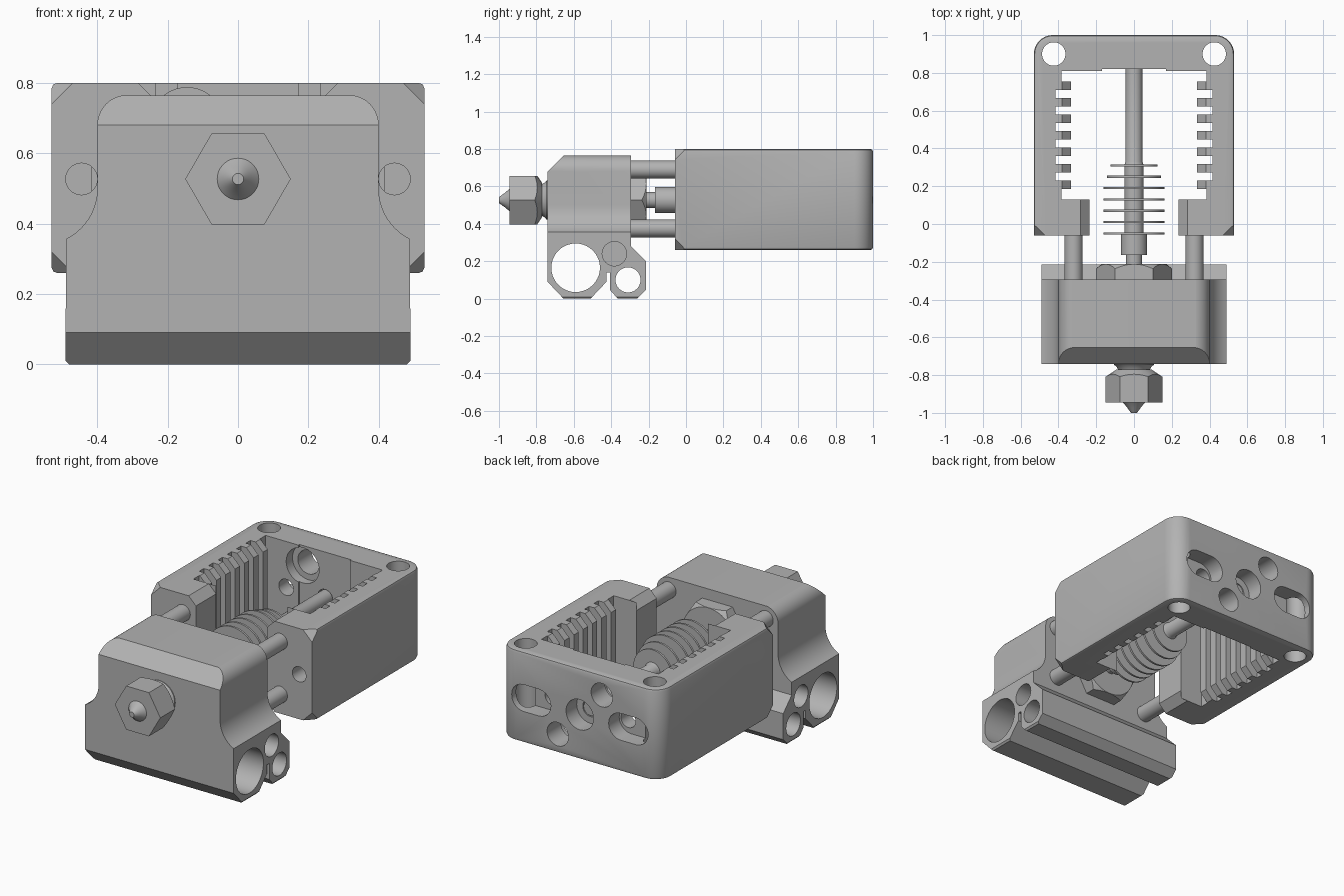
import bpy
import bmesh
import math
from mathutils import Vector

if "Cube" in bpy.data.objects:
    bpy.data.objects.remove(bpy.data.objects["Cube"])

AXIS_Z = 0.527            # height of the filament axis
LOW, HIGH = 0.26, 0.80    # housing bottom and top

grey = bpy.data.materials.new("plain grey")
grey.use_nodes = True
grey.diffuse_color = (0.45, 0.45, 0.45, 1)
grey.node_tree.nodes["Principled BSDF"].inputs["Base Color"].default_value = (0.45, 0.45, 0.45, 1)


def finish(name, bm):
    bmesh.ops.recalc_face_normals(bm, faces=bm.faces[:])
    mesh = bpy.data.meshes.new(name)
    bm.to_mesh(mesh)
    bm.free()
    mesh.materials.append(grey)
    obj = bpy.data.objects.new(name, mesh)
    bpy.context.collection.objects.link(obj)
    return obj


def prism_bm(axis, pts, lo, hi):
    place = {"x": lambda a, b, h: (h, a, b),
             "y": lambda a, b, h: (a, h, b),
             "z": lambda a, b, h: (a, b, h)}[axis]
    bm = bmesh.new()
    face = bm.faces.new([bm.verts.new(place(a, b, lo)) for a, b in pts])
    new = bmesh.ops.extrude_face_region(bm, geom=[face])["geom"]
    shift = Vector(place(0, 0, hi - lo))
    bmesh.ops.translate(bm, vec=shift, verts=[v for v in new if isinstance(v, bmesh.types.BMVert)])
    bmesh.ops.recalc_face_normals(bm, faces=bm.faces[:])
    return bm


def prism(name, axis, pts, lo, hi):
    return finish(name, prism_bm(axis, pts, lo, hi))


def arc(cx, cy, r, start, end, n=10):
    angles = [math.radians(start + (end - start) * i / n) for i in range(n + 1)]
    return [(cx + r * math.cos(a), cy + r * math.sin(a)) for a in angles]


def rod(name, axis, a, b, r, lo, hi, sides=40):
    return prism(name, axis, arc(a, b, r, 0, 360, sides)[:-1], lo, hi)


def lathe(name, profile, steps=48):
    """Turn (radius, y) points around the filament axis."""
    bm = bmesh.new()
    verts = [bm.verts.new((r, y, AXIS_Z)) for r, y in profile]
    edges = [bm.edges.new(pair) for pair in zip(verts, verts[1:])]
    bmesh.ops.spin(bm, geom=verts + edges, cent=(0, 0, AXIS_Z), axis=(0, 1, 0),
                   angle=math.tau, steps=steps)
    bmesh.ops.remove_doubles(bm, verts=bm.verts[:], dist=0.0001)
    return finish(name, bm)


def combine(target, tool, operation="DIFFERENCE"):
    mod = target.modifiers.new("shape", "BOOLEAN")
    mod.operation, mod.solver, mod.object = operation, "EXACT", tool
    bpy.context.view_layer.objects.active = target
    bpy.ops.object.modifier_apply(modifier=mod.name)
    bpy.data.objects.remove(tool)


def mirrored(right):
    return right + [(-x, v) for x, v in reversed(right)]


# Heater block: side outline crossed with front outline
side = [(-0.74, 0.09), (-0.74, 0.68), (-0.655, 0.765), (-0.295, 0.765), (-0.295, 0.28),
        (-0.215, 0.2), (-0.215, 0.045), (-0.26, 0), (-0.365, 0), (-0.405, 0.045),
        (-0.405, 0.14), (-0.425, 0.14), (-0.425, 0.09), (-0.51, 0), (-0.655, 0)]
block = prism("heater_block", "x", side, -0.6, 0.6)
front = ([(0.48, -0.001), (0.49, 0.01)] + arc(0.56, 0.5, 0.16, 244, 180)
         + arc(0.315, 0.681, 0.085, 0, 90))
combine(block, prism("outline", "y", mirrored(front), -0.9, 0), "INTERSECT")
combine(block, rod("heater_bore", "x", -0.59, 0.165, 0.13, -1, 1))
combine(block, rod("sensor_bore", "x", -0.31, 0.10, 0.067, -1, 1))
for s in (-1, 1):
    combine(block, rod("screw_bore", "x", -0.383, 0.24, 0.065, s * 0.25, s * 0.7))

# Nozzle: chamfered hexagon, waisted collar and tip
nozzle = prism("nozzle_hexagon", "y", arc(0, AXIS_Z, 0.15, 0, 360, 6)[:-1], -0.945, -0.77)
combine(nozzle, lathe("chamfer", [(0, -0.96), (0.15, -0.945), (0.152, -0.81), (0.085, -0.765), (0, -0.765)]),
        "INTERSECT")
lathe("nozzle_collar", [(0, -0.79), (0.09, -0.79), (0.085, -0.77), (0.092, -0.757), (0.105, -0.745),
                        (0.105, -0.735), (0, -0.735)])
lathe("nozzle_tip", [(0, -1), (0.016, -1), (0.036, -0.972), (0.05, -0.955), (0.06, -0.944), (0, -0.94)])

# Lock nut behind the heater block
nut = prism("lock_nut", "y", arc(0, AXIS_Z, 0.2, 0, 360, 6)[:-1], -0.31, -0.212)
combine(nut, lathe("chamfer", [(0, -0.32), (0.21, -0.32), (0.21, -0.245), (0.165, -0.205), (0, -0.205)]),
        "INTERSECT")

# Heat sink: throat, sleeve, thin fins and feed tube in one turned part
profile = [(0, -0.22), (0.043, -0.22), (0.043, -0.165), (0.07, -0.165), (0.07, -0.056)]
for i in range(7):
    y, r = -0.056 + i * 0.06, 0.162 - (0.018 if i == 5 else 0.037 if i == 6 else 0)
    profile += [(0.05, y), (r, y), (r, y + 0.012), (0.05, y + 0.012)]
profile += [(0.044, 0.33), (0.044, 0.9), (0, 0.9)]
lathe("heat_sink", profile)

# Four standoff rods
for s in (-1, 1):
    for z in (0.375, 0.69):
        rod("standoff_rod", "y", s * 0.32, z, 0.048, -0.32, -0.03, 32)

# Housing shell with eased rims and clipped front corners
bm = prism_bm("z", mirrored([(0.53, -0.06)] + arc(0.43, 0.9, 0.1, 0, 90)), LOW, HIGH)
rim = [e for e in bm.edges if abs(e.verts[0].co.z - e.verts[1].co.z) < 0.001
       and max(v.co.y for v in e.verts) > 0]
bmesh.ops.bevel(bm, geom=rim, offset=0.015, segments=2, profile=0.5, affect="EDGES")
for sx in (-1, 1):
    for z, sz in ((LOW, -1), (HIGH, 1)):
        bmesh.ops.bisect_plane(bm, geom=bm.verts[:] + bm.edges[:] + bm.faces[:],
                               plane_co=(sx * 0.53, -0.06, z - sz * 0.06),
                               plane_no=(sx, -1, sz), clear_outer=True)
        bmesh.ops.holes_fill(bm, edges=[e for e in bm.edges if e.is_boundary], sides=0)
housing = finish("housing", bm)

# Toothed cavity, open to the front
comb = [(0.235, -0.2), (0.235, 0.13), (0.385, 0.13), (0.385, 0.185)]
for i in range(7):
    y = 0.185 + i * 0.0875
    comb += [(0.333, y), (0.333, y + 0.045)]
    if i < 6:
        comb += [(0.416, y + 0.045), (0.416, y + 0.0875)]
comb += [(0.385, 0.755), (0.385, 0.81), (0.17, 0.81), (0.17, 0.82)]
combine(housing, prism("cavity", "z", mirrored(comb), 0, 1))

# Chamfers on the inner edges of the arms and the teeth
for z, s in ((LOW, -1), (HIGH, 1)):
    for x, lo, hi in ((0.235, -0.2, 0.1295), (0.333, 0.1305, 0.79)):
        flare = [(x - 0.01, z - s * 0.058), (x + 0.068, z + s * 0.02)]
        combine(housing, prism("flare", "y", mirrored(flare), lo, hi))

# Screw holes and counterbores
combine(housing, rod("feed_bore", "y", 0, AXIS_Z, 0.05, 0.7, 1.1))
combine(housing, rod("feed_recess", "y", 0, AXIS_Z, 0.09, 0.9, 1.1))
for s in (-1, 1):
    combine(housing, rod("corner_bore", "z", s * 0.425, 0.9, 0.062, 0, 1))
    combine(housing, rod("arm_bore", "y", s * 0.445, AXIS_Z, 0.045, -0.2, 0.25))
    combine(housing, rod("mount_bore", "y", s * 0.25, AXIS_Z, 0.048, 0.7, 1.1))
    slot = arc(s * 0.32 + 0.05, AXIS_Z, 0.08, -90, 90) + arc(s * 0.32 - 0.05, AXIS_Z, 0.08, 90, 270)
    combine(housing, prism("mount_slot", "y", slot, 0.9, 1.1))
    x, z = -s * 0.145, AXIS_Z + s * 0.155
    combine(housing, rod("diagonal_bore", "y", x, z, 0.07, 0.7, 1.1))
    combine(housing, rod("diagonal_recess", "y", x, z, 0.105, 0.7, 0.87))

# Smooth round surfaces, keep edges sharp
bpy.ops.object.select_all(action="DESELECT")
for obj in bpy.context.scene.objects:
    if obj.type == "MESH":
        obj.select_set(True)
        bpy.context.view_layer.objects.active = obj
bpy.ops.object.shade_smooth_by_angle(angle=math.radians(30))
